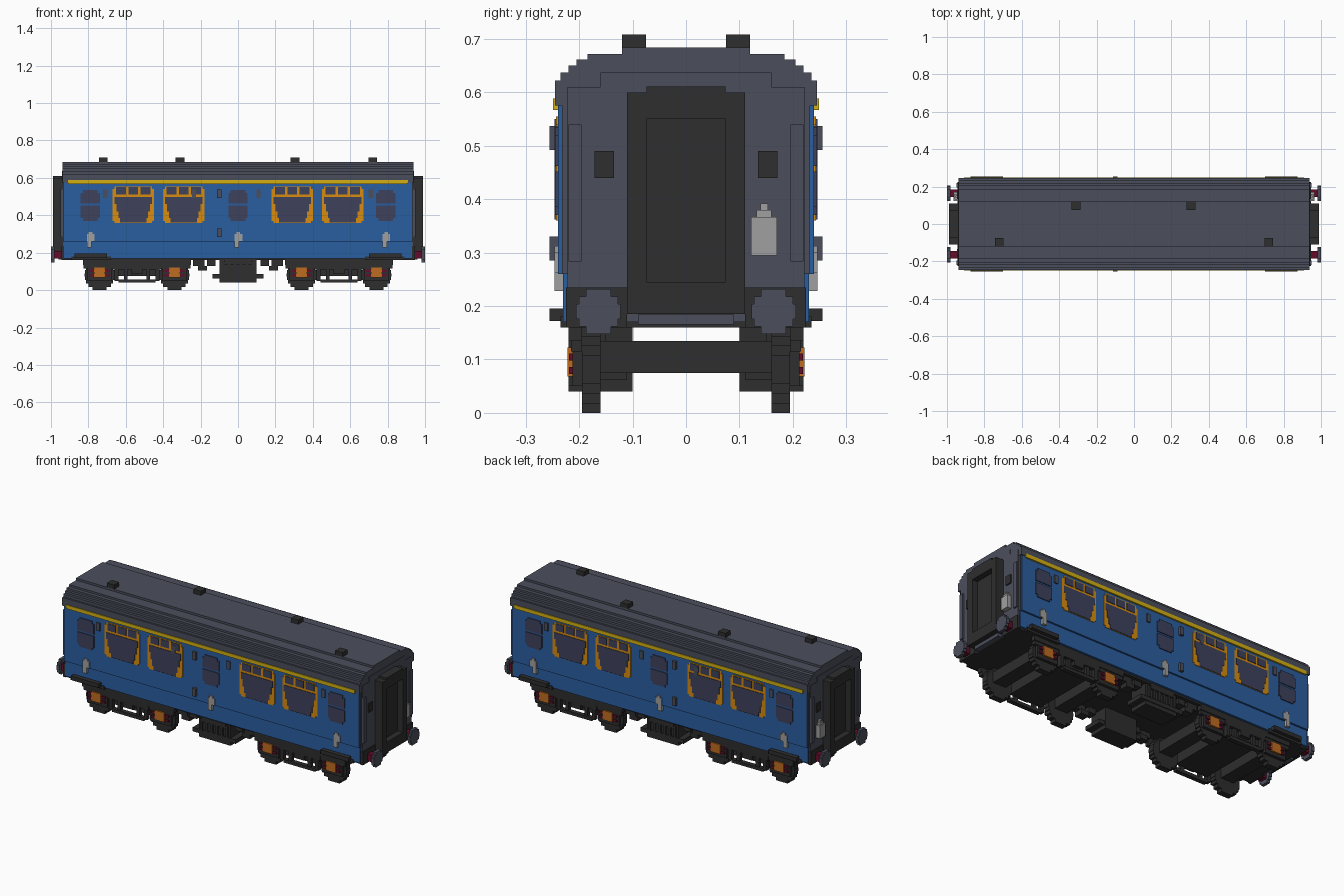
import bpy, bmesh
from mathutils import Vector

if "Cube" in bpy.data.objects:
    bpy.data.objects.remove(bpy.data.objects["Cube"], do_unlink=True)


def paint(name, *srgb):
    """Make a flat material from 0-255 display values."""
    lin = [((c / 255 + 0.055) / 1.055) ** 2.4 for c in srgb] + [1]
    m = bpy.data.materials.new(name)
    m.use_nodes = True
    m.diffuse_color = lin
    bsdf = next(n for n in m.node_tree.nodes if n.type == "BSDF_PRINCIPLED")
    bsdf.inputs["Base Color"].default_value = lin
    return m


black = paint("soft_black", 46, 46, 46)
slate = paint("slate_grey", 75, 79, 92)
blue = paint("coach_blue", 42, 94, 160)
yellow = paint("stripe_yellow", 212, 176, 18)
orange = paint("curtain_orange", 215, 140, 15)
glass = paint("window_glass", 62, 66, 92)
red = paint("dark_red", 100, 12, 40)
pale = paint("pale_grey", 160, 160, 160)
amber = paint("axlebox_amber", 190, 108, 32)

ONE, BOTH = (1,), (1, -1)


def finish(name, bm, mat):
    bmesh.ops.recalc_face_normals(bm, faces=bm.faces)
    mesh = bpy.data.meshes.new(name)
    bm.to_mesh(mesh)
    bm.free()
    mesh.materials.append(mat)
    ob = bpy.data.objects.new(name, mesh)
    bpy.context.collection.objects.link(ob)
    return ob


def part(name, mat, boxes, mx=ONE, my=ONE, at=(0,)):
    """Boxes (x0, x1, y0, y1, z0, z1), repeated at x offsets and mirrored."""
    bm = bmesh.new()
    for x0, x1, y0, y1, z0, z1 in boxes:
        lo, hi = Vector((x0, y0, z0)), Vector((x1, y1, z1))
        for dx in at:
            for sx in mx:
                for sy in my:
                    verts = bmesh.ops.create_cube(bm, size=1)["verts"]
                    for v in verts:
                        p = (lo + hi) / 2 + v.co * (hi - lo)
                        v.co = ((p.x + dx) * sx, p.y * sy, p.z)
    return finish(name, bm, mat)


def stepped_extrusion(name, mat, steps, half_len):
    """Extrude a stepped, symmetric section of (half width, top z) along x."""
    pts, z = [], steps[0][1]
    for w, top in steps[1:]:
        pts += [(w, z), (w, top)]
        z = top
    pts += [(-y, z) for y, z in reversed(pts)]
    bm = bmesh.new()
    face = bm.faces.new([bm.verts.new((-half_len, y, z)) for y, z in pts])
    out = bmesh.ops.extrude_face_region(bm, geom=[face])["geom"]
    bmesh.ops.translate(bm, vec=(2 * half_len, 0, 0),
                        verts=[g for g in out if isinstance(g, bmesh.types.BMVert)])
    return finish(name, bm, mat)


def disc_rows(radius, rows):
    """Stepped circle as (half width, z0, z1) rows about zero."""
    h = 2 * radius / rows
    for i in range(rows):
        z = -radius + h * i
        mid = z + h / 2
        yield max(radius ** 2 - mid ** 2, 0) ** 0.5, z, z + h


# Body shell and roof
part("body_core", slate, [(-.935, .935, -.222, .222, .17, .26),
                          (-.935, .935, -.232, .232, .26, .58)])
part("side_panels", blue, [(-.93, .93, .23, .24, .26, .575),
                           (-.93, .93, .22, .23, .17, .27)], my=BOTH)
stepped_extrusion("roof", slate, [(0, .575), (.245, .622), (.235, .637), (.22, .65),
                                  (.205, .661), (.184, .672), (.12, .684)], .937)
part("side_stripe", yellow, [(-.91, .91, .24, .249, .567, .588)], my=BOTH)
part("roof_vents", black, [(-.023, .023, .075, .12, .68, .708)], at=(-.31, .305))
part("roof_vents_front", black, [(-.023, .023, -.12, -.075, .68, .708)], at=(-.72, .72))
part("floor", black, [(-.93, .93, -.218, .218, .16, .175)])

# Passenger windows: curtains behind stepped panes and top vents
WINDOWS = (-.56, -.29, .29, .56)
SIDE = .24
part("curtains", orange, [(-.1, .1, SIDE, SIDE + .003, .36, .555),
                          (-.11, .11, SIDE, SIDE + .003, .37, .54)], my=BOTH, at=WINDOWS)
panes = [(w, a, b) for w, a, b in ((.07, .362, .385), (.08, .385, .42),
                                 (.09, .42, .46), (.1, .46, .497))]
part("main_panes", glass, [(-w, w, SIDE, SIDE + .006, a, b) for w, a, b in panes],
     my=BOTH, at=WINDOWS)
part("top_panes", glass, [(c - .026, c + .026, SIDE, SIDE + .006, .51, .55)
                          for c in (-.065, 0, .065)], my=BOTH, at=WINDOWS)

# Door windows, handles and hinges
DOORS = (-.79, 0, .79)
part("door_windows", glass, [(-w, w, SIDE, SIDE + .005, a, b) for w, a, b in
                             ((.04, .37, .385), (.052, .385, .452),
                              (.052, .462, .52), (.04, .52, .535))], my=BOTH, at=DOORS)
part("door_handles", pale, [(-.018, .024, SIDE, SIDE + .006, .262, .3),
                            (-.008, .012, SIDE, SIDE + .006, .3, .312),
                            (-.018, .006, .23, SIDE + .006, .228, .27)], my=BOTH, at=DOORS)
part("door_hinges", slate, [(-.011, .011, SIDE, SIDE + .007, .492, .537)],
     my=BOTH, at=(-.71, -.235, .11, .71))
part("door_stops", slate, [(-.011, .011, SIDE, .255, .492, .537),
                           (-.011, .011, SIDE, .255, .285, .33)], my=BOTH, at=(-.1,))

# Coach ends: raised panel, corner rails, brackets and lamp
part("end_panels", slate, [(.935, .94, -.222, .222, .235, .61),
                           (.935, .94, -.16, .16, .61, .637)], mx=BOTH)
part("end_rails", slate, [(.94, .948, .196, .22, .283, .54)], mx=BOTH, my=BOTH)
part("end_brackets", black, [(.94, .947, .135, .171, .44, .49)], mx=BOTH, my=BOTH)
part("end_lamps", pale, [(.94, .965, .122, .17, .295, .367),
                         (.94, .96, .132, .16, .367, .38),
                         (.94, .955, .139, .153, .38, .392)], mx=BOTH)

# Gangway connections with a recessed door
part("gangway_frame", black, [(.93, .988, .074, .11, .185, .6)], mx=BOTH, my=BOTH)
part("gangway_cross", black, [(.93, .988, -.074, .074, .55, .611),
                              (.93, .988, -.074, .074, .185, .245)], mx=BOTH)
part("gangway_door", black, [(.93, .955, -.076, .076, .24, .555)], mx=BOTH)
part("gangway_sill", slate, [(.93, .96, -.09, .09, .165, .184)], mx=BOTH)

# Buffers and their beams
part("buffer_beams", black, [(.93, .945, .11, .225, .16, .235)], mx=BOTH, my=BOTH)
part("buffer_shafts", red, [(.94, .985, .145, .185, .17, .21)], mx=BOTH, my=BOTH)
part("buffer_heads", slate, [(.982, 1, .164 - w, .164 + w, .19 + a, .19 + b)
                             for w, a, b in disc_rows(.042, 6)], mx=BOTH, my=BOTH)
part("footboards", black, [(.7, .875, .215, .255, .172, .195),
                           (.68, .89, .215, .235, .16, .18)], mx=BOTH, my=BOTH)

# Bogies
BOGIE, AXLES = (.54,), (.34, .74)
part("wheels", black, [(-w, w, .16, .195, .081 + a, .081 + b)
                       for w, a, b in disc_rows(.081, 9)], mx=BOTH, my=BOTH, at=AXLES)
part("axles", black, [(-.04, .04, -.165, .165, .075, .135)], mx=BOTH, at=AXLES)
part("bogie_bolster", black, [(-.1, .1, -.2, .2, .075, .135)], mx=BOTH, at=BOGIE)
part("bogie_frames", black, [(-.29, .29, .195, .22, .135, .165),
                             (-.13, .13, .195, .22, .11, .14),
                             (-.1, .1, .195, .22, .04, .058),
                             (-.12, -.1, .195, .22, .05, .12),
                             (.1, .12, .195, .22, .05, .12),
                             (-.07, -.05, .195, .215, .058, .11),
                             (.05, .07, .195, .215, .058, .11),
                             (-.03, .03, .195, .22, .085, .11)],
     mx=BOTH, my=BOTH, at=BOGIE)
part("axle_guards", black, [(-.085, .085, .195, .215, .115, .14),
                            (-.065, .065, .195, .212, .05, .115)],
     mx=BOTH, my=BOTH, at=AXLES)
part("axle_springs", red, [(-.055, .055, .2, .219, z, z + .013) for z in (.073, .098)],
     mx=BOTH, my=BOTH, at=AXLES)
part("axleboxes", amber, [(-.03, .03, .2, .222, .068, .122)],
     mx=BOTH, my=BOTH, at=AXLES)

# Equipment under the floor
part("equipment_boxes", black, [(-.1, .1, .1, .21, .04, .162),
                                (-.135, .135, .11, .215, .062, .085),
                                (-.075, .075, .1, .22, .135, .162)], my=BOTH)
part("equipment_ribs", black, [(-.007, .007, .2, .218, .085, .15)], my=BOTH,
     at=(-.08, -.048, -.016, .016, .048, .08))
part("pipe_brackets", black, [(.12, .165, .15, .2, .13, .165),
                              (.165, .215, .15, .2, .105, .13),
                              (.18, .24, .16, .2, .13, .165)], mx=BOTH, my=BOTH)
